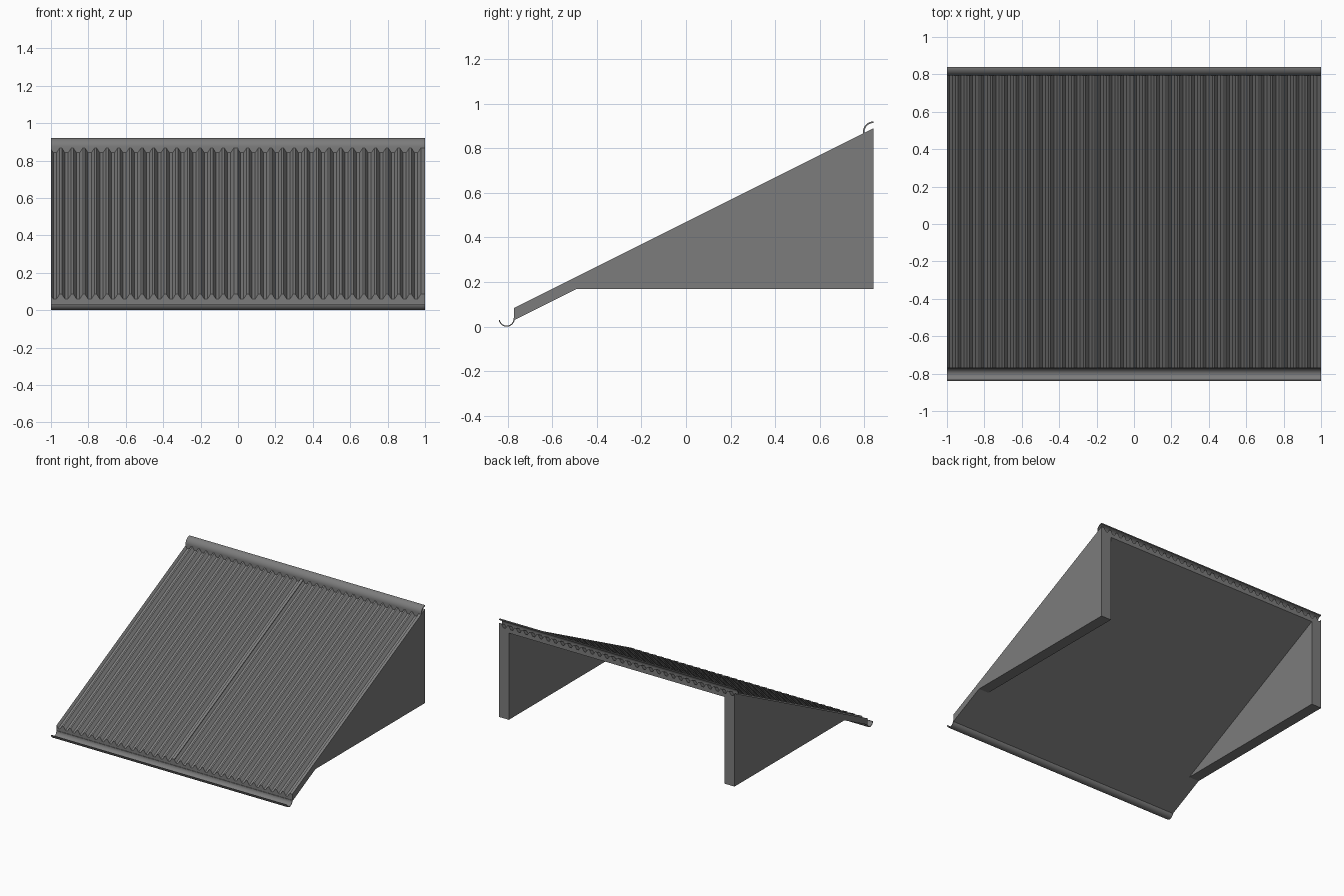
import bpy, bmesh, math
from math import radians, cos, sin

cube = bpy.data.objects.get("Cube")
if cube:
    bpy.data.objects.remove(cube, do_unlink=True)

grey = bpy.data.materials.new("dark grey metal")
grey.use_nodes = True
colour = (0.2, 0.2, 0.2, 1)
grey.diffuse_color = colour
grey.node_tree.nodes["Principled BSDF"].inputs["Base Color"].default_value = colour

EAVE, BACK = -0.77, 0.84      # roof extent in y
SLOPE = 0.5
DEPTH, RIB = 0.055, 0.026     # vertical sheet depth and rib height


def roof_z(y):
    """Height of the rib tops at y."""
    return 0.085 + SLOPE * (y - EAVE)


def prism(name, ring_a, ring_b, smooth=False):
    """Closed solid between two matching outlines."""
    bm = bmesh.new()
    a = [bm.verts.new(p) for p in ring_a]
    b = [bm.verts.new(p) for p in ring_b]
    bm.faces.new(a)
    bm.faces.new(b)
    for i in range(len(a)):
        j = (i + 1) % len(a)
        bm.faces.new((a[i], a[j], b[j], b[i]))
    bmesh.ops.recalc_face_normals(bm, faces=bm.faces)
    mesh = bpy.data.meshes.new(name)
    bm.to_mesh(mesh)
    bm.free()
    mesh.materials.append(grey)
    obj = bpy.data.objects.new(name, mesh)
    bpy.context.collection.objects.link(obj)
    if smooth:
        bpy.ops.object.select_all(action="DESELECT")
        obj.select_set(True)
        bpy.context.view_layer.objects.active = obj
        bpy.ops.object.shade_smooth_by_angle(angle=radians(35))
    return obj


def along_x(name, outline, x0, x1, smooth=False):
    """Extrude a (y, z) outline sideways."""
    return prism(name, [(x0, y, z) for y, z in outline],
                 [(x1, y, z) for y, z in outline], smooth)


def arc(cy, cz, r, start, end, steps=14):
    angles = [radians(start + (end - start) * i / steps) for i in range(steps + 1)]
    return [(cy + r * cos(t), cz + r * sin(t)) for t in angles]


# Corrugated roof panels, two side by side
def rib_profile():
    pitch, half, flank = 0.0621, 0.006, 0.017
    pts = [(0, -0.006)]
    for k in range(17):
        c = k * pitch - 0.01
        if k:
            pts += [(c - half - flank, -RIB), (c - half, 0)]
        if k < 16:
            if k:
                pts.append((c + half, 0))
            pts.append((c + half + flank, -RIB))
    return pts + [(1, 0), (1, -DEPTH), (0, -DEPTH)]


for name, x0 in (("right_roof_panel", -1), ("left_roof_panel", 0)):
    rings = [[(x0 + x, y, roof_z(y) + dz) for x, dz in rib_profile()]
             for y in (EAVE, BACK)]
    prism(name, *rings)

# Triangular side walls under the roof
WALL_BASE, WALL = 0.17, 0.085
tip = EAVE + (WALL_BASE + DEPTH - 0.085) / SLOPE
wall = [(tip, WALL_BASE), (BACK, WALL_BASE), (BACK, roof_z(BACK) - DEPTH)]
along_x("right_side_wall", wall, -1, -1 + WALL)
along_x("left_side_wall", wall, 1 - WALL, 1)

# Eave gutter, a thin open trough
gutter = arc(-0.804, 0.036, 0.036, 190, 365) + arc(-0.804, 0.036, 0.031, 365, 190)
along_x("gutter", gutter, -1, 1, True)

# Ridge flashing, a quarter curve with a drop down to the rib valleys
flashing = ([(0.793, 0.842)] + arc(BACK, 0.873, 0.047, 180, 90)
            + arc(BACK, 0.873, 0.04, 90, 180) + [(0.8, 0.842)])
along_x("ridge_flashing", flashing, -1, 1, True)
